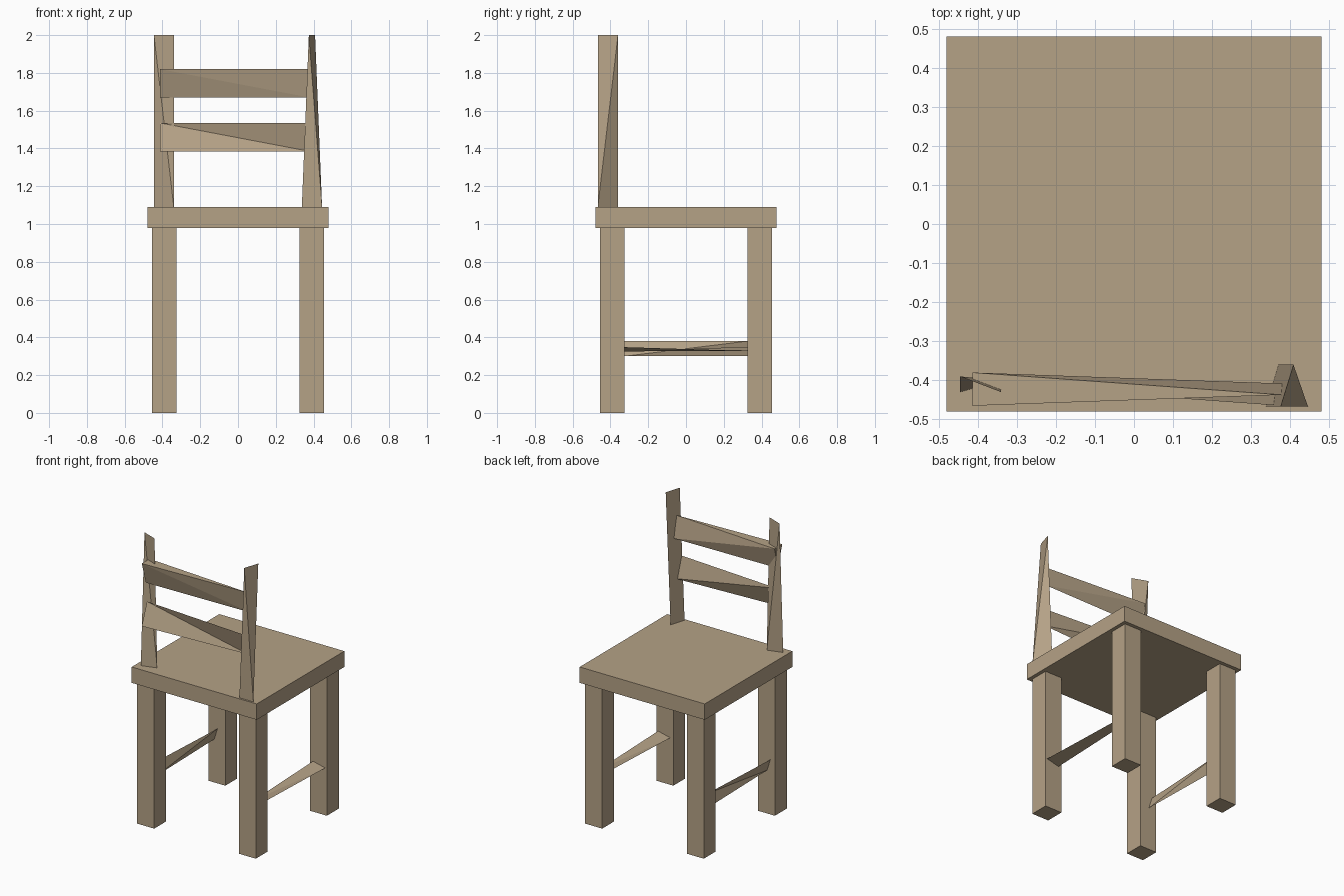
import bpy, bmesh
from mathutils import Vector

if "Cube" in bpy.data.objects:
    bpy.data.objects.remove(bpy.data.objects["Cube"])

wood = bpy.data.materials.new("wood")
wood.diffuse_color = (0.46, 0.36, 0.24, 1)
wood.use_nodes = True
wood.node_tree.nodes["Principled BSDF"].inputs["Base Color"].default_value = wood.diffuse_color


def make(name, bm):
    mesh = bpy.data.meshes.new(name)
    bm.to_mesh(mesh)
    bm.free()
    mesh.materials.append(wood)
    obj = bpy.data.objects.new(name, mesh)
    bpy.context.collection.objects.link(obj)
    return obj


def box(name, lo, hi):
    lo, hi = Vector(lo), Vector(hi)
    bm = bmesh.new()
    bmesh.ops.create_cube(bm, size=1)
    for v in bm.verts:
        v.co = (lo + hi) / 2 + v.co * (hi - lo)
    return make(name, bm)


def sheet(name, a, b, c, d):
    """Thin twisted board a-b-c-d, folded along the diagonal b-d."""
    bm = bmesh.new()
    a, b, c, d = [bm.verts.new(p) for p in (a, b, c, d)]
    bm.faces.new((a, b, d))
    bm.faces.new((b, c, d))
    return make(name, bm)


def wedge(name, points):
    """Solid board with a triangular end tapering to an edge."""
    bm = bmesh.new()
    for p in points:
        bm.verts.new(p)
    bmesh.ops.convex_hull(bm, input=bm.verts)
    bmesh.ops.recalc_face_normals(bm, faces=bm.faces)
    return make(name, bm)


# seat and legs
box("seat", (-0.48, -0.48, 0.98), (0.48, 0.48, 1.09))
for sx, side in ((-1, "left"), (1, "right")):
    for sy, end in ((-1, "front"), (1, "back")):
        x, y = 0.39 * sx, 0.39 * sy
        box(f"{end}_{side}_leg", (x - 0.065, y - 0.065, 0), (x + 0.065, y + 0.065, 0.98))

# side stretchers: right one lies flat, left one stands upright
sheet("right_stretcher", (0.442, -0.325, 0.348), (0.348, -0.325, 0.326),
      (0.348, 0.325, 0.35), (0.442, 0.325, 0.328))
sheet("left_stretcher", (-0.42, -0.325, 0.38), (-0.395, -0.325, 0.30),
      (-0.41, 0.325, 0.30), (-0.385, 0.325, 0.38))

# backrest posts
sheet("left_post", (-0.445, -0.43, 1.09), (-0.34, -0.40, 1.09),
      (-0.34, -0.43, 2.0), (-0.445, -0.39, 2.0))
wedge("right_post", [(0.338, -0.467, 1.09), (0.445, -0.467, 1.09), (0.37, -0.36, 1.09),
                     (0.375, -0.467, 2.0), (0.408, -0.36, 2.0)])

# backrest slats
wedge("upper_slat", [(-0.413, -0.38, 1.82), (-0.413, -0.465, 1.82), (-0.413, -0.42, 1.67),
                     (0.378, -0.437, 1.82), (0.378, -0.408, 1.67)])
sheet("lower_slat", (-0.413, -0.465, 1.385), (0.378, -0.425, 1.385),
      (0.378, -0.465, 1.535), (-0.413, -0.408, 1.535))
